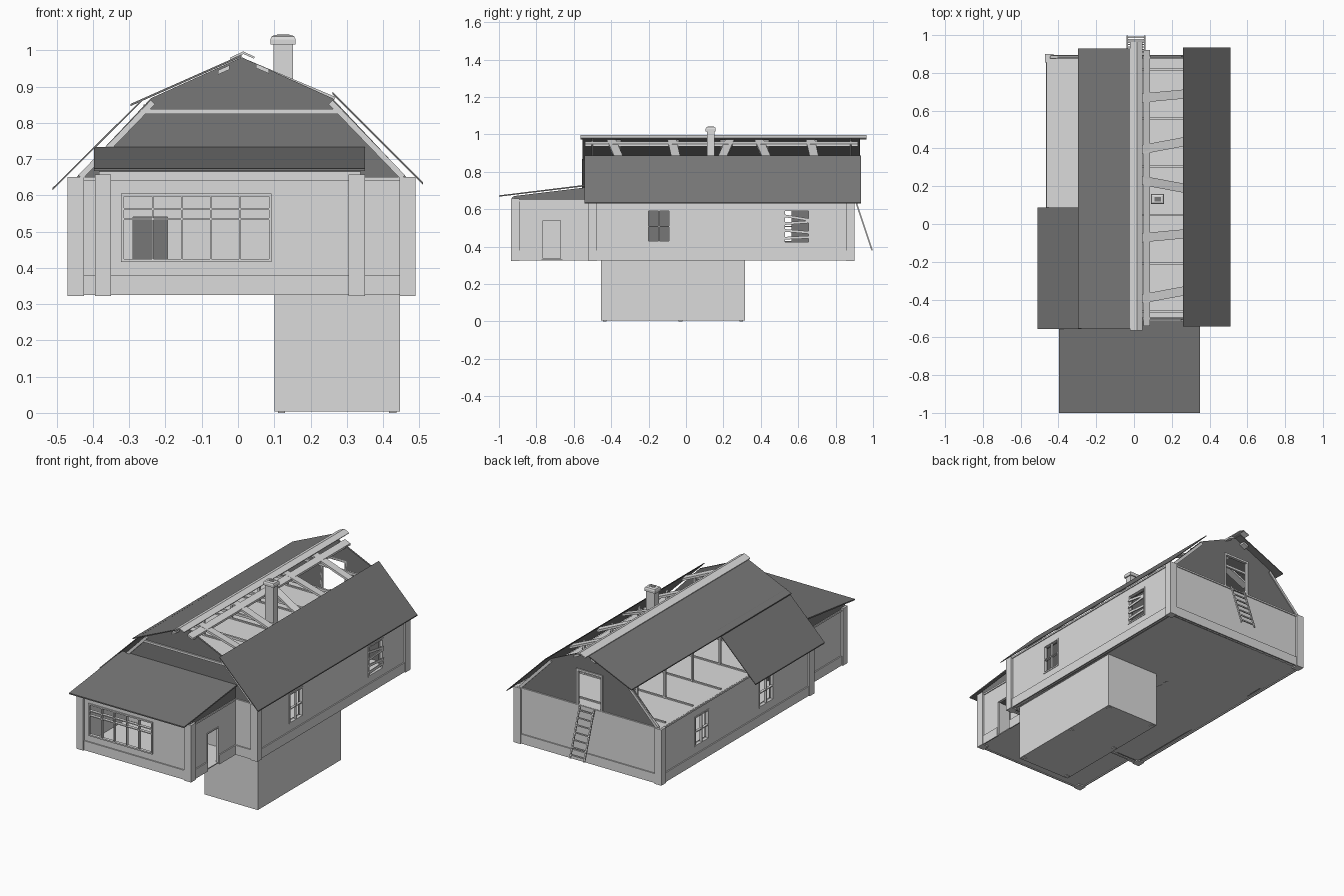
import bpy
import bmesh
from mathutils import Vector, Matrix

if "Cube" in bpy.data.objects:
    bpy.data.objects.remove(bpy.data.objects["Cube"], do_unlink=True)


def material(name, v):
    m = bpy.data.materials.new(name)
    m.use_nodes = True
    m.diffuse_color = (v, v, v, 1)
    m.node_tree.nodes["Principled BSDF"].inputs["Base Color"].default_value = (v, v, v, 1)
    return m


PALE = material("pale_grey_timber", 0.71)
DARK = material("dark_grey_roofing", 0.187)


def finish(name, bm, mat):
    bmesh.ops.recalc_face_normals(bm, faces=bm.faces)
    mesh = bpy.data.meshes.new(name)
    bm.to_mesh(mesh)
    bm.free()
    mesh.materials.append(mat)
    bpy.context.collection.objects.link(bpy.data.objects.new(name, mesh))


def add_box(bm, x, y, z):
    mid = Vector([(a + b) / 2 for a, b in (x, y, z)])
    size = Vector([b - a for a, b in (x, y, z)])
    bmesh.ops.create_cube(bm, size=1, matrix=Matrix.Translation(mid) @ Matrix.Diagonal(size).to_4x4())


def boxes(name, items, mat):
    bm = bmesh.new()
    for item in items:
        add_box(bm, *item)
    finish(name, bm, mat)


def beams(name, items, w, h, mat):
    """Straight timbers between point pairs: w across, h deep."""
    bm = bmesh.new()
    for p, q in items:
        p, q = Vector(p), Vector(q)
        rot = (q - p).to_track_quat('Y', 'Z').to_matrix().to_4x4()
        scale = Matrix.Diagonal((w, (q - p).length, h, 1))
        bmesh.ops.create_cube(bm, size=1, matrix=Matrix.Translation((p + q) / 2) @ rot @ scale)
    finish(name, bm, mat)


def prism(name, pts, axis, a, b, mat):
    """Profile in (x, z) or (y, z), extruded along the other ground axis."""
    bm = bmesh.new()
    vs = [bm.verts.new((a, u, z) if axis == 'X' else (u, a, z)) for u, z in pts]
    face = bm.faces.new(vs)
    new = bmesh.ops.extrude_face_region(bm, geom=[face])["geom"]
    move = Vector((b - a, 0, 0)) if axis == 'X' else Vector((0, b - a, 0))
    bmesh.ops.translate(bm, vec=move, verts=[v for v in new if isinstance(v, bmesh.types.BMVert)])
    finish(name, bm, mat)


def wall(name, axis, t, u, holes=(), mat=PALE):
    """Wall running along an axis, t = thickness span, holes = (u0, u1, z0, z1)."""
    parts, at = [], u[0]
    for h in holes:
        parts += [((at, h[0]), (FLOOR, TOP)), ((h[0], h[1]), (h[3], TOP))]
        if h[2] > FLOOR:
            parts.append(((h[0], h[1]), (FLOOR, h[2])))
        at = h[1]
    parts.append(((at, u[1]), (FLOOR, TOP)))
    boxes(name, [(p, t, z) if axis == 'X' else (t, p, z) for p, z in parts], mat)


def window(name, axis, t, hole, cols, bars, f=0.008, b=0.005):
    """Frame with upright bars and listed crossbar heights."""
    u0, u1, z0, z1 = hole
    parts = [((u0 - f, u0), (z0 - f, z1 + f)), ((u1, u1 + f), (z0 - f, z1 + f)),
             ((u0, u1), (z0 - f, z0)), ((u0, u1), (z1, z1 + f))]
    for i in range(1, cols):
        c = u0 + (u1 - u0) * i / cols
        parts.append(((c - b / 2, c + b / 2), (z0, z1)))
    parts += [((u0, u1), (z - b / 2, z + b / 2)) for z in bars]
    boxes(name, [(p, t, z) if axis == 'X' else (t, p, z) for p, z in parts], PALE)


FLOOR, TOP, C = 0.33, 0.65, 0.01
L, R, F, B = -0.458, 0.478, -0.508, 0.888      # main walls
PL, PR, PF = -0.383, 0.338, -0.923             # porch walls
T = 0.012

# Main walls, with a dark lining inside
right_holes = [(-0.2, -0.09, 0.43, 0.59), (0.53, 0.655, 0.425, 0.59)]
left_holes = [(-0.15, -0.03, 0.43, 0.59), (0.45, 0.565, 0.43, 0.59)]
door = (-0.29, -0.195, FLOOR, 0.54)
wall("right_wall", 'Y', (R - T, R), (F, B), right_holes)
wall("left_wall", 'Y', (L, L + T), (F, B), left_holes)
wall("front_wall", 'X', (F, F + T), (L + T, R - T), [door])
wall("back_wall", 'X', (B - T, B), (L + T, R - T))
wall("right_lining", 'Y', (R - 2 * T, R - T), (F + T, B - T), right_holes, DARK)
wall("left_lining", 'Y', (L + T, L + 2 * T), (F + T, B - T), left_holes, DARK)
wall("front_lining", 'X', (F + T, F + 2 * T), (L + 2 * T, R - 2 * T), [door], DARK)
wall("back_lining", 'X', (B - 2 * T, B - T), (L + 2 * T, R - 2 * T), (), DARK)
wall("inner_partition", 'Y', (0, T), (F + 2 * T, 0.3), (), DARK)

# Porch walls
porch_window = (-0.315, 0.085, 0.424, 0.597)
porch_door = (-0.765, -0.67, FLOOR, 0.54)
wall("porch_front_wall", 'X', (PF, PF + T), (PL, PR), [porch_window])
wall("porch_left_wall", 'Y', (PL, PL + T), (PF + T, F))
wall("porch_right_wall", 'Y', (PR - T, PR), (PF + T, F), [porch_door])

# Windows and door frames
window("porch_window_frame", 'X', (PF - 0.006, PF + T), porch_window, 5, (0.535, 0.562))
window("right_window_frame", 'Y', (R - T, R + 0.003), right_holes[0], 2, (0.507,))
for h in left_holes:
    window("left_window_frame", 'Y', (L - 0.003, L + T), h, 2, (0.507,))
window("boarded_window_frame", 'Y', (R - T, R + 0.003), right_holes[1], 1, ())
beams("window_boards", [((R + 0.004, 0.525, z), (R + 0.004, 0.66, z + d))
      for z, d in ((0.445, 0.006), (0.487, -0.012), (0.523, 0.01), (0.565, -0.022))], 0.006, 0.014, PALE)
y0, y1, _, z1 = porch_door
boxes("porch_door_frame", [((PR - T, PR + 0.004), (a, a + 0.006), (FLOOR, z1 + 0.006)) for a in (y0 - 0.006, y1)]
      + [((PR - T, PR + 0.004), (y0, y1), (z1, z1 + 0.006))], PALE)

# Corner posts
P = 0.045
corners = [(x, y) for x in (-0.47, 0.49 - P) for y in (-0.52, 0.9 - P)]
boxes("corner_posts", [((x, x + P), (y, y + P), (0.323, TOP)) for x, y in corners], PALE)
boxes("porch_posts", [((x, x + P), (-0.935, P - 0.935), (0.323, 0.658)) for x in (-0.395, 0.35 - P)], PALE)

# Skirting boards and wall plates
for name, z0, z1, d in (("skirting_boards", 0.325, 0.38, 0.007), ("wall_plates", 0.64, TOP, 0.005)):
    parts = [((L - d, L), (F, B), (z0, z1)), ((R, R + d), (F, B), (z0, z1)),
             ((L, R), (B, B + d), (z0, z1)), ((L, PL), (F - d, F), (z0, z1)),
             ((PR, R), (F - d, F), (z0, z1)), ((PL, PR), (PF - d, PF), (z0, z1)),
             ((PL - d, PL), (PF, F), (z0, z1))]
    spans = [(PF, y0 - 0.006), (y1 + 0.006, F)] if z1 < 0.5 else [(PF, F)]
    parts += [((PR, PR + d), s, (z0, z1)) for s in spans]
    boxes(name, parts, PALE)
boxes("porch_eaves_board", [((PL, PR), (PF - 0.006, PF + T), (0.648, 0.666))], PALE)

# Floors
boxes("ground_floor", [((L, R), (F, B), (FLOOR, 0.336)), ((PL, PR), (PF, F), (FLOOR, 0.336)),
                       ((L, R), (F, F + T), (0.325, FLOOR))], PALE)
boxes("attic_floor", [((L, R), (F, B), (0.64, TOP + 0.001))], PALE)

# Cellar
boxes("cellar", [((0.1, 0.447), (-0.455, 0.315), (0.004, FLOOR))], PALE)
boxes("cellar_feet", [((x, x + 0.02), (y, y + 0.02), (0, 0.004))
      for x in (0.11, 0.417) for y in (-0.445, -0.04, 0.285)], PALE)

# Gables, the back one with a loft doorway
slope = [(C + 0.455, TOP), (C + 0.25, 0.868), (C, 0.981), (C - 0.25, 0.868), (C - 0.455, TOP)]
notch = [(-0.07, TOP), (-0.07, 0.85), (0.08, 0.85), (0.08, TOP)]
prism("front_gable", slope, 'Y', F + 0.002, F + T, DARK)
prism("back_gable", slope + notch, 'Y', B - T, B - 0.002, DARK)
boxes("gable_band", [((C - 0.28, C + 0.28), (F - 0.006, F + 0.002), (0.825, 0.838))], PALE)
boxes("loft_door_frame", [((x, x + 0.012), (B - T, B + 0.004), (TOP, 0.86)) for x in (-0.08, 0.078)]
      + [((-0.08, 0.09), (B - T, B + 0.004), (0.848, 0.86))], PALE)


# Roof sheets
def sheet(name, p, q, a, b, t=0.006):
    prism(name, [p, q, (q[0], q[1] - t), (p[0], p[1] - t)], 'Y', a, b, DARK)


sheet("upper_left_roof", (C, 0.988), (-0.297, 0.852), -0.553, 0.93)
sheet("lower_left_roof", (-0.262, 0.868), (-0.512, 0.62), -0.555, 0.087)
sheet("lower_right_roof", (0.26, 0.886), (0.51, 0.636), -0.543, 0.935)
prism("porch_roof_infill", [(PF, TOP), (F, TOP), (F, 0.72), (PF, 0.67)], 'X', PL, PR, DARK)
prism("porch_roof", [(-1, 0.667), (-0.51, 0.726), (-0.51, 0.734), (-1, 0.674)], 'X', -0.397, 0.35, DARK)

# Ridge cap and purlins
prism("ridge_cap", [(-0.022, 0.98), (0.015, 0.997), (0.046, 0.982), (0.044, 0.977), (0.015, 0.99), (-0.02, 0.974)],
      'Y', -0.565, 0.965, PALE)
for name, x0, za, x1, zb in (("right_purlin", 0.05, 0.963, 0.085, 0.948), ("left_purlin", -0.055, 0.945, -0.024, 0.959)):
    prism(name, [(x0, za), (x1, zb), (x1, zb - 0.012), (x0, za - 0.012)], 'Y', -0.54, 0.92, PALE)

# Roof frame: rafters, collar ties, struts and joists
rafters = ((-0.37, 0.03), (-0.06, 0.015), (0.205, -0.03), (0.42, 0.03), (0.68, 0.015))
beams("right_rafters", [((0.02, y - d, 0.968), (0.262, y + d / 2, 0.866)) for y, d in rafters], 0.048, 0.012, PALE)
beams("left_rafters", [((0, y, 0.964), (C - 0.25, y, 0.856)) for y, d in rafters], 0.045, 0.012, PALE)
beams("gable_rafters", [((C + s * 0.245, y, 0.857), (C + s * 0.445, y, TOP))
      for s in (-1, 1) for y in (F - 0.004, B - 0.002)], 0.012, 0.016, PALE)
ties = [-0.47 + 0.256 * i for i in range(6)]
boxes("collar_ties", [((C - 0.26, C + 0.26), (y, y + 0.012), (0.826, 0.84)) for y in ties], PALE)
boxes("roof_struts", [((x, x + 0.012), (y, y + 0.012), (TOP, 0.85)) for x in (-0.26, 0.262) for y in ties], PALE)
boxes("attic_joists", [((L + 0.02, R - 0.02), (y, y + 0.01), (TOP, 0.658)) for y in ties[1:]], PALE)

# Chimney
boxes("chimney", [((0.098, 0.152), (0.112, 0.152), (TOP, 1.018))], PALE)
bm = bmesh.new()
add_box(bm, (0.089, 0.159), (0.105, 0.159), (1.016, 1.042))
top = max(bm.faces, key=lambda f: f.calc_center_median().z)
bmesh.ops.bevel(bm, geom=list(top.edges), offset=0.012, segments=2, profile=0.5, affect='EDGES')
finish("chimney_cap", bm, PALE)
boxes("chimney_flue", [((0.108, 0.142), (0.12, 0.144), (1.038, 1.043))], DARK)

# Ladder
lo, hi = Vector((0, 0.995, 0.38)), Vector((0, 0.905, 0.65))
beams("ladder_rails", [(lo + Vector((x, 0, 0)), hi + Vector((x, 0, 0))) for x in (-0.036, 0.056)], 0.008, 0.008, PALE)
rungs = [lo.lerp(hi, (i + 0.5) / 7) for i in range(7)]
beams("ladder_rungs", [(p + Vector((-0.036, 0, 0)), p + Vector((0.056, 0, 0))) for p in rungs], 0.007, 0.007, PALE)
